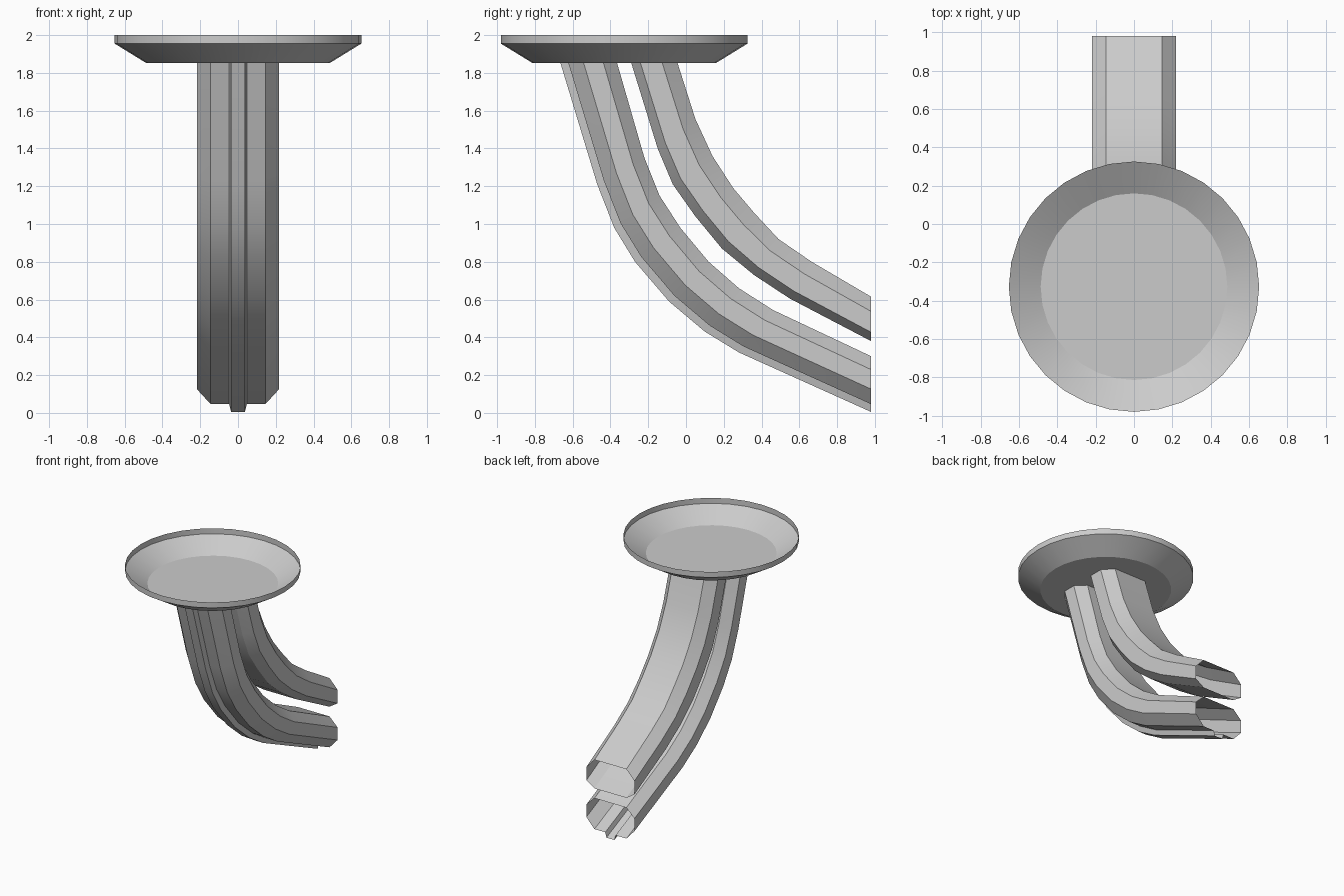
import bpy, bmesh, math

cube = bpy.data.objects.get("Cube")
if cube:
    bpy.data.objects.remove(cube, do_unlink=True)

grey = bpy.data.materials.new("plain grey")
grey.use_nodes = True
GREY = (0.6, 0.6, 0.6, 1)
grey.diffuse_color = GREY
grey.node_tree.nodes["Principled BSDF"].inputs["Base Color"].default_value = GREY


def finish(name, bm):
    bmesh.ops.recalc_face_normals(bm, faces=bm.faces[:])
    mesh = bpy.data.meshes.new(name)
    bm.to_mesh(mesh)
    bm.free()
    mesh.materials.append(grey)
    obj = bpy.data.objects.new(name, mesh)
    bpy.context.collection.objects.link(obj)
    bpy.ops.object.select_all(action='DESELECT')
    obj.select_set(True)
    bpy.context.view_layer.objects.active = obj
    bpy.ops.object.shade_smooth_by_angle(angle=math.radians(28))


def bridge(bm, rings):
    for a, b in zip(rings, rings[1:]):
        n = len(a)
        for i in range(n):
            j = (i + 1) % n
            bm.faces.new((a[i], a[j], b[j], b[i]))


def pipe(name, under, over, half_section):
    """Open pipe: section points are (x, fraction from under path to over path)."""
    section = half_section + [(-x, t) for x, t in reversed(half_section)]
    bm = bmesh.new()
    rings = []
    for (y0, z0), (y1, z1) in zip(under, over):
        rings.append([bm.verts.new((x, y0 + (y1 - y0) * t, z0 + (z1 - z0) * t))
                      for x, t in section])
    bridge(bm, rings)
    finish(name, bm)


# Shallow thin-walled dish with an upright lip
SEGMENTS = 32
bm = bmesh.new()
rings = []
for r, z in [(0.487, 1.853), (0.653, 1.955), (0.653, 2.0)]:
    angles = [2 * math.pi * i / SEGMENTS for i in range(SEGMENTS)]
    rings.append([bm.verts.new((r * math.cos(a), -0.327 + r * math.sin(a), z)) for a in angles])
bm.faces.new(rings[0])
bridge(bm, rings)
finish("dish", bm)

# Upper curved pipe, chamfered box section
pipe("upper_pipe",
     [(-0.29, 1.853), (-0.15, 1.40), (-0.07, 1.21), (0.05, 1.04),
      (0.19, 0.87), (0.36, 0.73), (0.55, 0.605), (0.98, 0.38)],
     [(-0.045, 1.853), (0.05, 1.555), (0.14, 1.36), (0.25, 1.19),
      (0.36, 1.06), (0.49, 0.92), (0.665, 0.80), (0.98, 0.615)],
     [(0.145, 0), (0.218, 0.2), (0.218, 0.67), (0.145, 1)])

# Lower curved pipe, same section with a narrow rib underneath
pipe("lower_pipe",
     [(-0.665, 1.853), (-0.47, 1.21), (-0.38, 0.98), (-0.27, 0.80),
      (-0.09, 0.59), (0.10, 0.43), (0.28, 0.32), (0.98, 0.005)],
     [(-0.365, 1.853), (-0.22, 1.35), (-0.14, 1.15), (-0.03, 0.98),
      (0.12, 0.80), (0.28, 0.66), (0.46, 0.545), (0.98, 0.30)],
     [(0.036, 0), (0.047, 0.14), (0.145, 0.14), (0.218, 0.41), (0.218, 0.76), (0.145, 1)])
